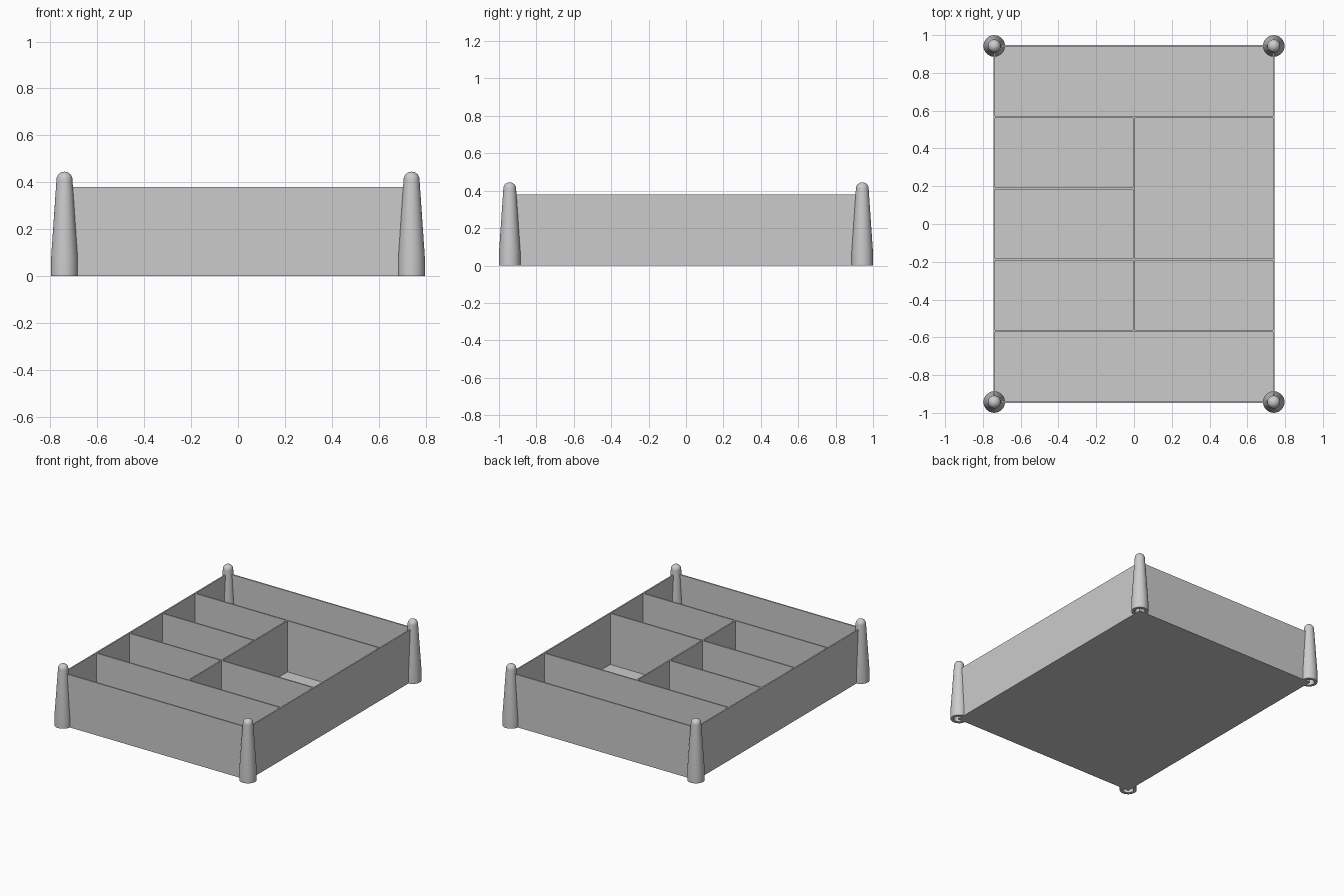
import bpy
import bmesh
import math

if "Cube" in bpy.data.objects:
    bpy.data.objects.remove(bpy.data.objects["Cube"])

# Single plain grey
grey = bpy.data.materials.new("light_grey")
grey.use_nodes = True
grey.diffuse_color = (0.6, 0.6, 0.6, 1)
grey.node_tree.nodes["Principled BSDF"].inputs["Base Color"].default_value = grey.diffuse_color

HALF_X, HALF_Y = 0.74, 0.9425    # wall centre lines
WALL_H, T = 0.38, 0.01           # wall height and thickness
ROW = HALF_Y / 5                 # half the compartment pitch


def add_object(name, bm):
    bmesh.ops.recalc_face_normals(bm, faces=bm.faces)
    mesh = bpy.data.meshes.new(name)
    bm.to_mesh(mesh)
    bm.free()
    mesh.materials.append(grey)
    obj = bpy.data.objects.new(name, mesh)
    bpy.context.collection.objects.link(obj)
    return obj


def box(name, x0, x1, y0, y1, z0, z1):
    bm = bmesh.new()
    bmesh.ops.create_cube(bm, size=1)
    for v in bm.verts:
        v.co = ((x0 + x1) / 2 + v.co.x * (x1 - x0),
                (y0 + y1) / 2 + v.co.y * (y1 - y0),
                (z0 + z1) / 2 + v.co.z * (z1 - z0))
    return add_object(name, bm)


def wall_along_x(name, y, x0, x1):
    box(name, x0, x1, y - T / 2, y + T / 2, T, WALL_H)


def wall_along_y(name, x, y0, y1):
    box(name, x - T / 2, x + T / 2, y0, y1, T, WALL_H)


def post(name, x, y):
    # Tapered post with a domed tip and a socket in its foot
    profile = [(0, 0.065), (0.036, 0.065), (0.036, 0), (0.057, 0), (0.057, 0.075)]
    r, base = 0.034, 0.411
    for i in range(9):
        a = i * math.pi / 16
        profile.append((r * math.cos(a), base + r * math.sin(a)))
    bm = bmesh.new()
    verts = [bm.verts.new((px, 0, pz)) for px, pz in profile]
    edges = [bm.edges.new(pair) for pair in zip(verts, verts[1:])]
    bmesh.ops.spin(bm, geom=verts + edges, cent=(0, 0, 0), axis=(0, 0, 1),
                   angle=math.tau, steps=40)
    bmesh.ops.remove_doubles(bm, verts=bm.verts, dist=0.0001)
    obj = add_object(name, bm)
    obj.location = (x, y, 0)
    bpy.ops.object.select_all(action='DESELECT')
    obj.select_set(True)
    bpy.context.view_layer.objects.active = obj
    bpy.ops.object.shade_smooth_by_angle(angle=math.radians(35))


# Tray floor and outer walls
EX, EY = HALF_X + T / 2, HALF_Y + T / 2
box("floor", -EX, EX, -EY, EY, 0, T)
wall_along_x("front_wall", -HALF_Y, -EX, EX)
wall_along_x("back_wall", HALF_Y, -EX, EX)
inner_y = HALF_Y - T / 2
wall_along_y("right_wall", -HALF_X, -inner_y, inner_y)
wall_along_y("left_wall", HALF_X, -inner_y, inner_y)

# Compartment dividers
inner_x = HALF_X - T / 2
wall_along_x("front_divider", -3 * ROW, -inner_x, inner_x)
wall_along_x("middle_divider", -ROW, -inner_x, inner_x)
wall_along_x("back_divider", 3 * ROW, -inner_x, inner_x)
wall_along_x("short_divider", ROW, -inner_x, -T / 2)
wall_along_y("centre_divider_front", 0, -3 * ROW + T / 2, -ROW - T / 2)
wall_along_y("centre_divider_back", 0, -ROW + T / 2, 3 * ROW - T / 2)

# Corner posts
for side, sx in (("right", -1), ("left", 1)):
    for end, sy in (("front", -1), ("back", 1)):
        post(f"{end}_{side}_post", sx * HALF_X, sy * HALF_Y)
